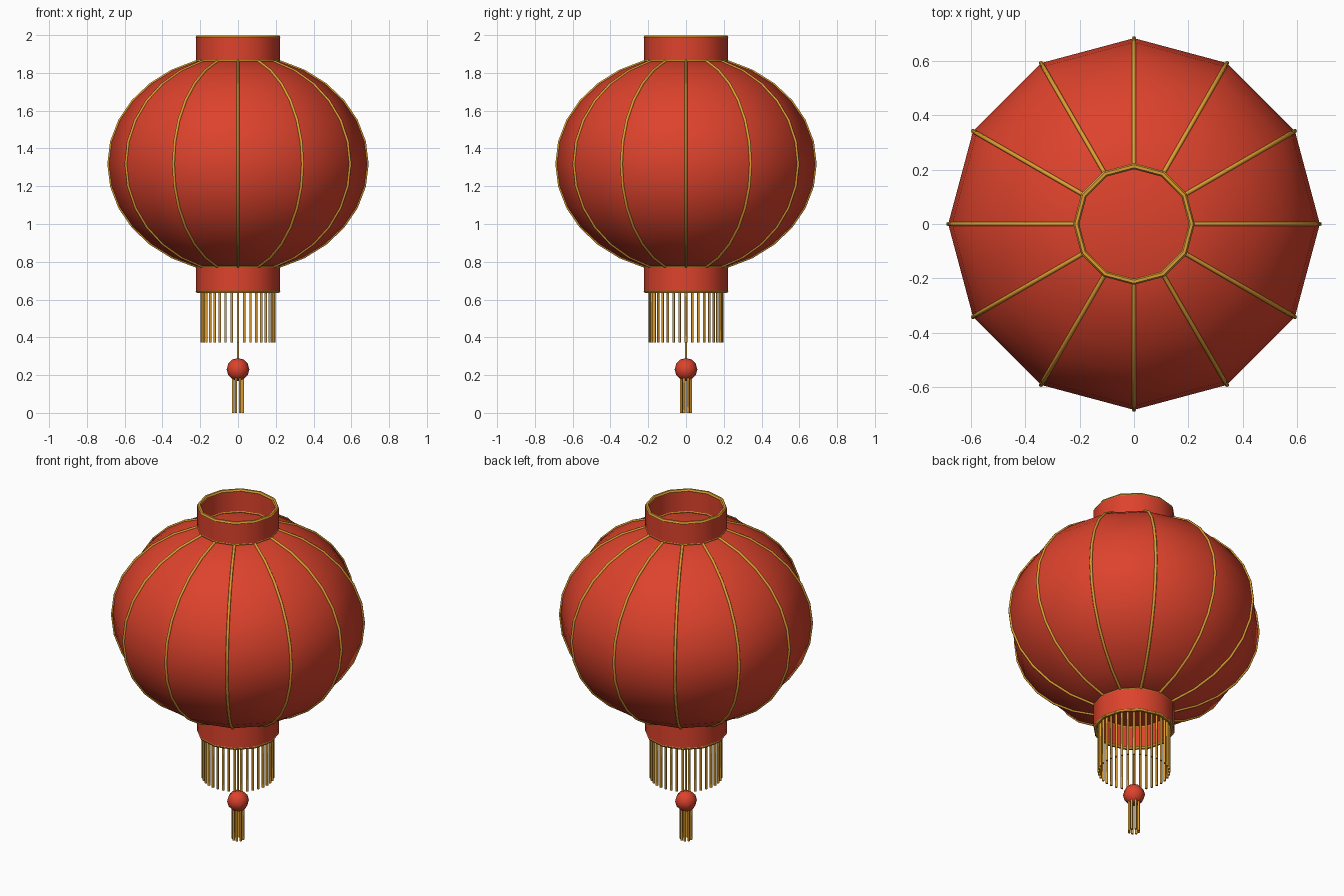
import bpy, bmesh
from math import sin, cos, pi, radians, acos

if "Cube" in bpy.data.objects:
    bpy.data.objects.remove(bpy.data.objects["Cube"])

SIDES = 12
R, H, ZC, NECK = 0.685, 0.573, 1.318, 0.22


def material(name, rgb):
    m = bpy.data.materials.new(name)
    m.diffuse_color = (*rgb, 1)
    m.use_nodes = True
    m.node_tree.nodes["Principled BSDF"].inputs["Base Color"].default_value = m.diffuse_color
    return m


RED = material("red_paper", (0.72, 0.055, 0.025))
GOLD = material("gold_trim", (0.72, 0.34, 0.03))


def finish(name, bm, mat, angle=45):
    bmesh.ops.recalc_face_normals(bm, faces=bm.faces)
    me = bpy.data.meshes.new(name)
    bm.to_mesh(me)
    bm.free()
    me.materials.append(mat)
    for p in me.polygons:
        p.use_smooth = len(p.vertices) <= 4
    me.set_sharp_from_angle(angle=radians(angle))
    ob = bpy.data.objects.new(name, me)
    bpy.context.collection.objects.link(ob)
    return ob


def lathe(name, profile, mat, sides=SIDES, caps=False, closed=False):
    """Revolve (radius, z) points around the z axis."""
    bm = bmesh.new()
    rings = [[bm.verts.new((r * cos(2 * pi * i / sides), r * sin(2 * pi * i / sides), z))
              for i in range(sides)] for r, z in profile]
    pairs = list(zip(rings, rings[1:])) + ([(rings[-1], rings[0])] if closed else [])
    for a, b in pairs:
        for i in range(sides):
            j = (i + 1) % sides
            bm.faces.new((a[i], a[j], b[j], b[i]))
    if caps:
        bm.faces.new(rings[0])
        bm.faces.new(rings[-1])
    return finish(name, bm, mat)


def trim_ring(name, z, major=0.213, minor=0.011):
    lathe(name, [(major + minor * cos(k * pi / 3), z + minor * sin(k * pi / 3))
                 for k in range(6)], GOLD, closed=True)


def strands(name, count, ring, radius, z0, z1, offset=0.0):
    """A circle of thin hanging threads."""
    bm = bmesh.new()
    for i in range(count):
        a = 2 * pi * (i + offset) / count
        v = bmesh.ops.create_cone(bm, cap_ends=True, segments=6, radius1=radius,
                                  radius2=radius, depth=z1 - z0)["verts"]
        bmesh.ops.translate(bm, verts=v, vec=(ring * cos(a), ring * sin(a), (z0 + z1) / 2))
    finish(name, bm, GOLD, 65)


# Faceted paper globe
t_max = acos(NECK / R)
profile = [(R * cos(t), ZC + H * sin(t))
           for t in (t_max * (k / 6 - 1) for k in range(13))]
lathe("lantern_body", profile, RED, caps=True)

# Gold ribs along every corner of the globe
curve = bpy.data.curves.new("ribs", "CURVE")
curve.dimensions = "3D"
curve.bevel_depth = 0.008
curve.bevel_resolution = 1
for i in range(SIDES):
    a = 2 * pi * i / SIDES
    spline = curve.splines.new("POLY")
    spline.points.add(len(profile) - 1)
    for p, (r, z) in zip(spline.points, profile):
        p.co = (r * cos(a), r * sin(a), z, 1)
curve.materials.append(GOLD)
bpy.context.collection.objects.link(bpy.data.objects.new("ribs", curve))

# Open collars with gold rims
for label, lo, hi in (("top", 1.86, 1.99), ("bottom", 0.64, 0.775)):
    lathe(label + "_collar", [(0.222, lo), (0.222, hi), (0.205, hi), (0.205, lo)],
          RED, closed=True)
    trim_ring(label + "_collar_lower_rim", lo + 0.004)
    trim_ring(label + "_collar_upper_rim", hi - 0.001)

# Fringe under the bottom collar
strands("fringe", 36, 0.192, 0.007, 0.373, 0.65)

# Cord, bead and tassel
strands("cord", 1, 0.0, 0.006, 0.17, 0.78)
bm = bmesh.new()
bmesh.ops.create_uvsphere(bm, u_segments=8, v_segments=6, radius=0.06)
bmesh.ops.translate(bm, verts=bm.verts, vec=(0, 0, 0.23))
finish("bead", bm, RED, 65)
strands("tassel", 8, 0.028, 0.007, 0.0, 0.19, 0.5)
